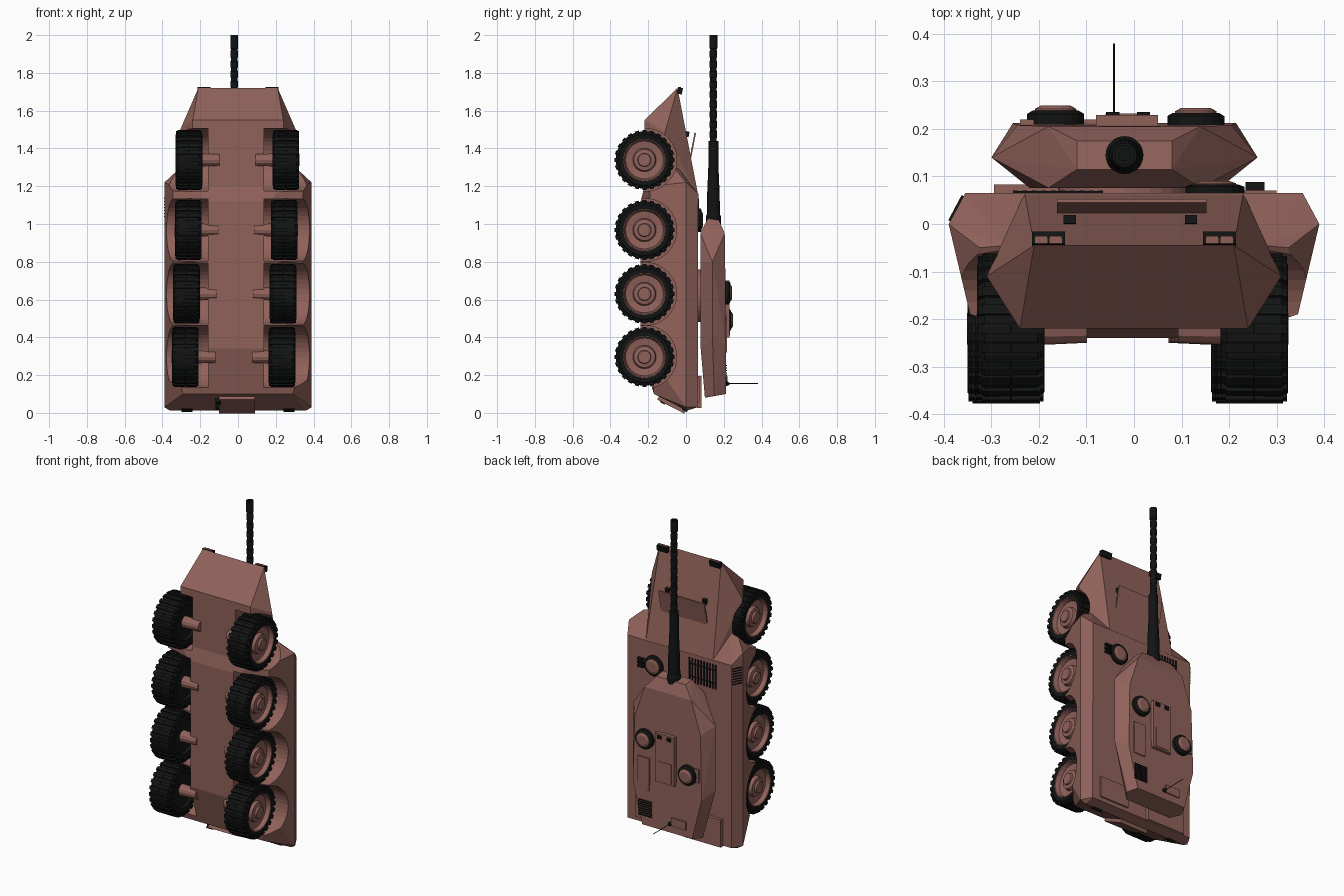
import bpy, bmesh, math
from mathutils import Vector, Matrix

if "Cube" in bpy.data.objects:
    bpy.data.objects.remove(bpy.data.objects["Cube"])


def material(name, col):
    m = bpy.data.materials.new(name)
    m.diffuse_color = (*col, 1)
    m.use_nodes = True
    m.node_tree.nodes["Principled BSDF"].inputs["Base Color"].default_value = m.diffuse_color
    return m


BROWN = material("red_brown_paint", (0.28, 0.122, 0.102))
BLACK = material("black_rubber", (0.006, 0.0065, 0.0065))


def finish(name, bm, mat, smooth=False):
    bmesh.ops.recalc_face_normals(bm, faces=bm.faces)
    for f in bm.faces:
        f.smooth = False
    me = bpy.data.meshes.new(name)
    bm.to_mesh(me)
    bm.free()
    me.materials.append(mat)
    ob = bpy.data.objects.new(name, me)
    bpy.context.collection.objects.link(ob)
    return ob


def hull(name, half, cx=0.0, mat=BROWN):
    """Faceted armour body: convex hull of half points mirrored about cx."""
    bm = bmesh.new()
    for x, y, z in half:
        for s in (1, -1):
            bm.verts.new((cx + s * x, y, z))
    res = bmesh.ops.convex_hull(bm, input=bm.verts)
    junk = [v for v in set(res["geom_interior"] + res["geom_unused"])
            if isinstance(v, bmesh.types.BMVert)]
    bmesh.ops.delete(bm, geom=junk, context='VERTS')
    bmesh.ops.dissolve_limit(bm, angle_limit=0.02, verts=bm.verts, edges=bm.edges)
    return finish(name, bm, mat)


def add_box(bm, c, size, tilt=0, roll=0):
    m = (Matrix.Translation(c) @ Matrix.Rotation(tilt, 4, 'X') @
         Matrix.Rotation(roll, 4, 'Z') @ Matrix.Diagonal((*size, 1)))
    bmesh.ops.create_cube(bm, size=1, matrix=m)


def boxes(name, items, mat=BROWN):
    bm = bmesh.new()
    for it in items:
        add_box(bm, *it)
    return finish(name, bm, mat)


def add_lathe(bm, profile, n=32):
    rings = [[bm.verts.new((r * math.cos(2 * math.pi * i / n),
                            r * math.sin(2 * math.pi * i / n), h)) for i in range(n)]
             for r, h in profile]
    for a, b in zip(rings, rings[1:]):
        for i in range(n):
            j = (i + 1) % n
            bm.faces.new((a[i], a[j], b[j], b[i]))
    bmesh.ops.remove_doubles(bm, verts=bm.verts, dist=1e-5)


def place(ob, loc, axis):
    ob.rotation_euler = Vector((0, 0, 1)).rotation_difference(Vector(axis)).to_euler()
    ob.location = loc
    return ob


def lathe(name, profile, loc, axis, mat, n=32):
    bm = bmesh.new()
    add_lathe(bm, profile, n)
    return place(finish(name, bm, mat), loc, axis)


# ---------- hull: wide rear body and narrow wedge nose ----------
body = hull("hull_body", [
    (.355, .065, 1.16), (.39, 0, 1.22), (.325, -.05, 1.28), (.27, -.045, 1.30),
    (.345, -.19, 1.20), (.24, -.22, 1.2), (.17, -.24, 1.12),
    (.355, .062, .03), (.39, 0, .03), (.36, .005, .012), (.345, -.19, .3),
    (.17, -.24, .34), (.24, -.225, .34), (.29, -.17, .1)])
nose = hull("hull_nose", [
    (.21, -.045, 1.72), (.24, -.22, 1.55), (.31, -.11, 1.49), (.23, .065, 1.15),
    (.31, -.11, 1.1), (.24, -.22, 1.0), (.23, .06, 1.0)])

# ---------- wheel wells cut from both bodies ----------
AXLES = [(1.339, .256), (.968, .254), (.63, .256), (.296, .256)]
SHIFT = [-.003, -.009, -.017, -.023]
cutters = []
for z, _ in AXLES:
    for s, inner in ((-1, .158), (1, .137)):
        cutters.append(lathe("well_cutter", [(0, 0), (.166, 0), (.166, .4), (0, .4)],
                             (s * inner, -.215, z), (s, 0, 0), BROWN, 40))
for ob in (body, nose):
    for c in cutters:
        md = ob.modifiers.new("well", 'BOOLEAN')
        md.object, md.operation, md.solver = c, 'DIFFERENCE', 'EXACT'
dg = bpy.context.evaluated_depsgraph_get()
for ob in (body, nose):
    me = bpy.data.meshes.new_from_object(ob.evaluated_get(dg))
    ob.modifiers.clear()
    ob.data = me
for c in cutters:
    bpy.data.objects.remove(c)

# ---------- wheels: treaded tyre, dished rim, axle ----------
bm = bmesh.new()
add_lathe(bm, [(0, -.05), (.1, -.05), (.105, -.069), (.133, -.071), (.15, -.056),
               (.152, .056), (.135, .071), (.112, .07), (.106, .05)])
for k in range(24):
    m = Matrix.Rotation(2 * math.pi * k / 24, 4, 'Z')
    for h, dr in ((-.031, 0), (.031, .0)):
        bmesh.ops.create_cube(bm, size=1, matrix=m @ Matrix.Translation((.148, dr, h)) @
                              Matrix.Diagonal((.02, .022, .06, 1)))
    for h in (-.06, .06):
        bmesh.ops.create_cube(bm, size=1, matrix=m @ Matrix.Translation((.143, 0, h)) @
                              Matrix.Diagonal((.02, .02, .018, 1)))
tyre = finish("tyre", bm, BLACK)
rim = lathe("rim", [(.114, .07), (.108, .068), (.1, .042), (.062, .036), (.056, .056),
                    (.036, .06), (.033, .072), (0, .072)], (0, 0, 0), (0, 0, 1), BROWN)
axle = lathe("axle", [(0, -.16), (.03, -.16), (.035, -.05), (0, -.05)],
             (0, 0, 0), (0, 0, 1), BROWN, 12)
for i, (z, x) in enumerate(AXLES):
    for s, side in ((-1, "left"), (1, "right")):
        for src in (tyre, rim, axle):
            ob = bpy.data.objects.new(f"{src.name}_{i + 1}_{side}", src.data)
            bpy.context.collection.objects.link(ob)
            place(ob, (s * x + SHIFT[i], -.22, z), (s, 0, 0))
for src in (tyre, rim, axle):
    bpy.data.objects.remove(src)

# ---------- turret ----------
CX = -.02
hull("turret", [
    (.1, .115, 1.03), (.1, .175, 1.02), (.16, .205, .95), (.28, .14, .8), (.28, .14, .4),
    (.225, .208, .75), (.235, .212, .35), (.17, .212, .1), (.16, .076, .95), (.2, .076, .8),
    (.2, .078, .34), (.16, .1, .08), (.2, .15, .09)], CX)
lathe("turret_ring", [(0, .05), (.14, .05), (.14, .09), (0, .09)], (CX, 0, .62),
      (0, 1, 0), BROWN)

# ---------- gun barrel with stepped bands ----------
prof = [(0, .98), (.04, .98), (.04, 1.04), (.035, 1.05), (.033, 1.16), (.027, 1.3), (.026, 1.44)]
for k in range(9):
    z = 1.44 + k * .053
    prof += [(.017, z), (.017, z + .015), (.02, z + .02), (.02, z + .05)]
prof += [(.016, 1.925), (.021, 1.93), (.021, 2.0), (.012, 2.0), (.012, 1.96), (0, 1.96)]
lathe("gun_barrel", prof, (CX, .145, 0), (0, 0, 1), BLACK, 20)


# ---------- round hatches: black vision ring and brown lid ----------
def hatch(name, x, y, z, r, h):
    lathe(name + "_ring", [(0, -.02), (r, -.02), (r, h * .6), (r * .8, h * .8), (0, h * .8)],
          (x, y, z), (0, 1, 0), BLACK, 20)
    lathe(name + "_lid", [(r * .75, h * .7), (r * .72, h * .9), (r * .5, h * 1.1), (0, h * 1.1)],
          (x, y, z), (0, 1, 0), BROWN, 20)


hatch("commander_hatch", -.165, .21, .49, .06, .036)
hatch("gunner_hatch", .13, .206, .635, .06, .035)
hatch("driver_hatch", .17, .064, 1.02, .062, .024)

# ---------- turret roof fittings ----------
boxes("roof_sight_base", [((-.015, .214, .55), (.13, .03, .3)),
                          ((-.015, .214, .47), (.09, .036, .12)),
                          ((.14, .212, .42), (.08, .012, .2)),
                          ((-.225, .205, .5), (.03, .03, .08)),
                          ((-.1, .212, .17), (.1, .015, .05))])
boxes("roof_periscopes", [((x, .226, .68), (.028, .02, .02)) for x in (-.045, .02)] +
      [((.255, .079, 1.0 + k * .022), (.04, .018, .012)) for k in range(3)], BLACK)
boxes("turret_vent_slats", [((.13, .214, .16 + k * .013), (.09, .008, .006)) for k in range(8)], BLACK)
lathe("antenna", [(0, -.02), (.012, -.02), (.012, .008), (.005, .016), (.002, .025),
                  (.002, .168), (0, .168)], (-.042, .212, .155), (0, 1, 0), BLACK, 8)

# ---------- engine deck grille and side vents ----------
boxes("engine_grille", [((-.25 + k * .02, .066, 1.06), (.009, .008, .15)) for k in range(10)] +
      [((-.16, .066, z), (.19, .007, .006)) for z in (1.02, 1.1)], BLACK)
boxes("side_vent", [((-.374, .033, 1.04 + k * .016), (.06, .006, .006), 0, math.radians(62))
                    for k in range(7)], BLACK)

# ---------- rear deck stowage box ----------
boxes("rear_deck_boxes", [((-.165, .07, .11), (.26, .026, .17)), ((.2, .065, .12), (.2, .012, .13))])

# ---------- glacis access panel, hinges, headlights ----------
tilt = math.atan2(.11, .57)


def on_glacis(x, z, lift):
    return (x, -.045 + (1.72 - z) * .11 / .57 + lift, z)


boxes("glacis_panel", [(on_glacis(-.005, 1.36, .001), (.315, .008, .25), -tilt)])
boxes("glacis_hinges", [(on_glacis(x, 1.475, .005), (.026, .018, .03), -tilt) for x in (-.135, .12)], BLACK)
boxes("headlight_frames", [((s * .18, -.032, 1.705), (.07, .026, .034), -tilt) for s in (-1, 1)], BLACK)
boxes("headlight_lenses", [((s * .18 + d, -.033, 1.722), (.026, .015, .006))
                           for s in (-1, 1) for d in (-.015, .015)])

# ---------- rear door, hinges and tail lights ----------
rear = math.atan2(.09, -.175) - math.pi
boxes("rear_door", [((-.005, -.075, .045), (.19, .16, .026), rear)])
boxes("rear_door_hinges", [((-.105, y, .04 - y * .35 - .02), (.03, .03, .025), rear)
                           for y in (-.12, -.04)], BLACK)
boxes("tail_lights", [((s * .27, -.005, .018), (.06, .03, .016), rear) for s in (-1, 1)], BLACK)
